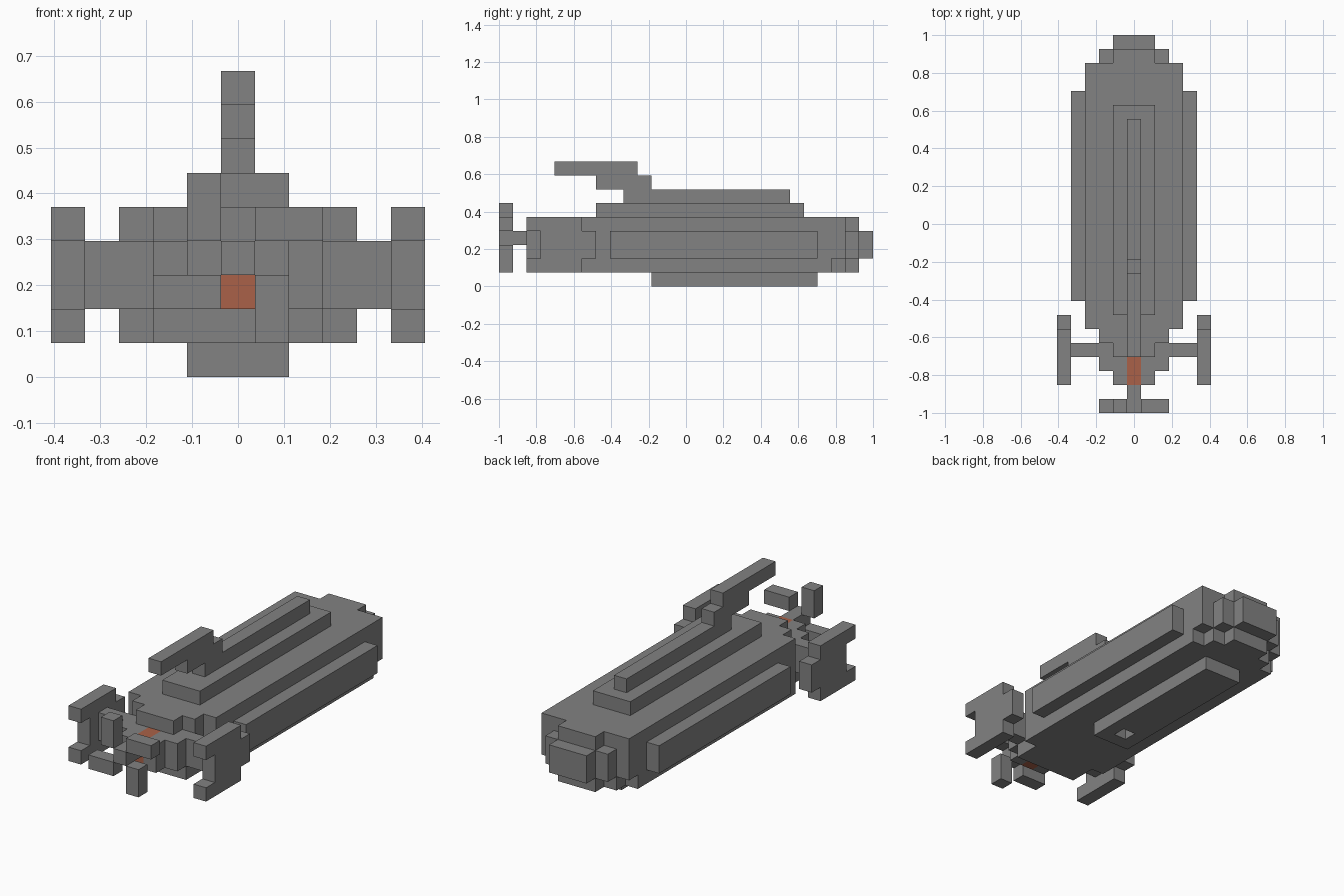
import bpy, bmesh

cube = bpy.data.objects.get("Cube")
if cube:
    bpy.data.objects.remove(cube, do_unlink=True)

UNIT = 2 / 27  # size of one block


def material(name, colour):
    m = bpy.data.materials.new(name)
    m.use_nodes = True
    m.diffuse_color = colour
    m.node_tree.nodes["Principled BSDF"].inputs["Base Color"].default_value = colour
    return m


GREY = material("hull grey", (0.225, 0.225, 0.225, 1))
ORANGE = material("engine orange", (0.40, 0.12, 0.065, 1))


def place(x, y, z):
    """Block coordinates to model space; y counts from the front."""
    return (x * UNIT, y * UNIT - 1, z * UNIT)


def prism(bm, outline, z0, z1):
    face = bm.faces.new([bm.verts.new(place(x, y, z0)) for x, y in outline])
    top = bmesh.ops.extrude_face_region(bm, geom=[face])["geom"]
    verts = [v for v in top if isinstance(v, bmesh.types.BMVert)]
    bmesh.ops.translate(bm, verts=verts, vec=(0, 0, (z1 - z0) * UNIT))


def finish(name, bm, mat):
    bmesh.ops.recalc_face_normals(bm, faces=bm.faces)
    mesh = bpy.data.meshes.new(name)
    bm.to_mesh(mesh)
    bm.free()
    mesh.materials.append(mat)
    obj = bpy.data.objects.new(name, mesh)
    bpy.context.collection.objects.link(obj)
    return obj


def boxes(name, parts, mat=GREY):
    """Each part is an (x, y, z) triple of ranges."""
    bm = bmesh.new()
    for (x0, x1), (y0, y1), (z0, z1) in parts:
        prism(bm, [(x0, y0), (x1, y0), (x1, y1), (x0, y1)], z0, z1)
    return finish(name, bm, mat)


def hull_layer(name, steps, z0, z1, notch=()):
    """Stepped symmetric slab from (half width, front, back), narrow to wide."""
    front, back = list(notch), []
    for i, (w, f, b) in enumerate(steps):
        front.append((w, f))
        back.append((w, b))
        if i + 1 < len(steps):
            front.append((w, steps[i + 1][1]))
            back.append((w, steps[i + 1][2]))
    half = []
    for p in front + back[::-1]:
        if not half or p != half[-1]:
            half.append(p)
    bm = bmesh.new()
    prism(bm, half + [(-x, y) for x, y in reversed(half)], z0, z1)
    return finish(name, bm, GREY)


# Hull in three stacked slabs, the middle one notched around the engine
hull_layer("hull_bottom", [(1.5, 4, 26), (2.5, 4, 25), (3.5, 6, 24)], 1, 2)
hull_layer("hull_middle",
           [(1.5, 2, 27), (2.5, 3, 26), (3.5, 6, 25), (4.5, 8, 23)], 2, 4,
           notch=[(0.5, 4), (0.5, 2)])
hull_layer("hull_top", [(1.5, 4, 26), (2.5, 5, 25), (3.5, 6, 25)], 4, 5)

# Deck, spine and overhanging mast
MID = (-0.5, 0.5)
boxes("deck", [((-1.5, 1.5), (7, 22), (5, 6))])
boxes("spine", [(MID, (9, 21), (6, 7))])
boxes("mast", [(MID, (7, 11), (7, 8)), (MID, (4, 10), (8, 9))])

# Keel with a small square recess underneath
boxes("keel", [((-1.5, 1.5), (11, 12), (0, 1)), ((-1.5, 1.5), (13, 23), (0, 1)),
               ((-1.5, -0.5), (12, 13), (0, 1)), ((0.5, 1.5), (12, 13), (0, 1))])

# Engine block and propeller shaft
boxes("engine", [(MID, (2, 4), (2, 4))], ORANGE)
boxes("propeller_shaft", [(MID, (0, 2), (3, 4))])

# Pinwheel propeller: one blade turned in quarter steps about the shaft
x0, x1, d0, d1 = -1.5, -0.5, 0.5, 2.5
for i in range(4):
    boxes(f"propeller_blade_{i + 1}", [((x0, x1), (0, 1), (3.5 + d0, 3.5 + d1))])
    x0, x1, d0, d1 = d0, d1, -x1, -x0

# Side fins on struts
for side, s in (("left", 1), ("right", -1)):
    outer = tuple(sorted((s * 4.5, s * 5.5)))
    boxes(f"{side}_fin", [(outer, (2, 6), (1, 2)), (outer, (3, 7), (2, 4)),
                          (outer, (2, 6), (4, 5))])
    boxes(f"{side}_strut", [(tuple(sorted((s * 2.5, s * 4.5))), (4, 5), (2, 4))])
